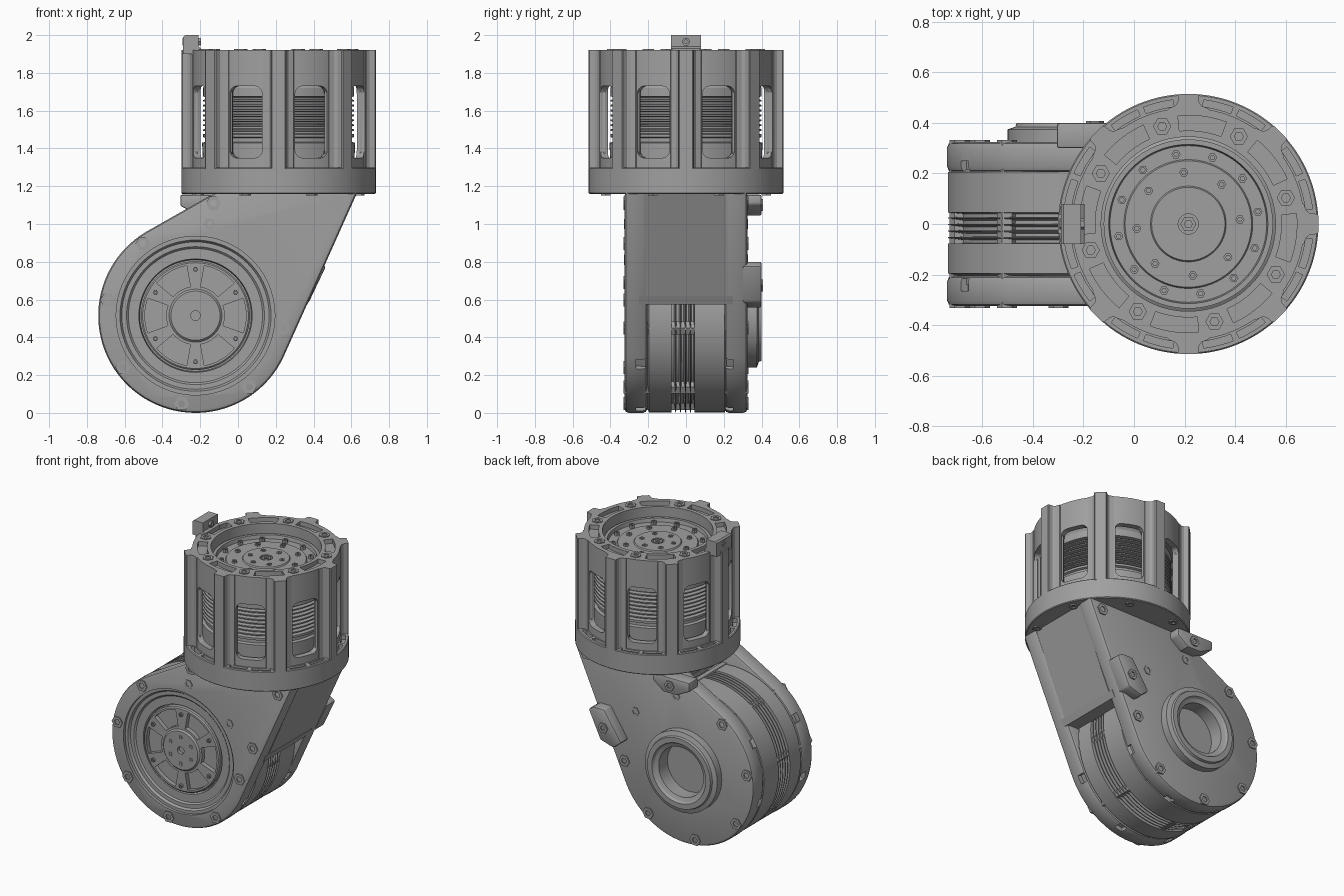
import bpy, bmesh
from math import sin, cos, tau, radians
from mathutils import Matrix, Vector

if "Cube" in bpy.data.objects:
    bpy.data.objects.remove(bpy.data.objects["Cube"])

mat = bpy.data.materials.new("machined grey")
mat.use_nodes = True
grey = (0.35, 0.35, 0.35, 1)
mat.diffuse_color = grey
mat.node_tree.nodes["Principled BSDF"].inputs["Base Color"].default_value = grey

# Two working frames: upright cage axis, and joint axis whose local z faces front
CAGE = Matrix.Translation((0.215, 0, 0))
JOINT = Matrix.Translation((-0.225, 0, 0.515)) @ Matrix.Rotation(radians(90), 4, 'X')
parts = []


def finish(name, bm, frame):
    bmesh.ops.remove_doubles(bm, verts=bm.verts, dist=1e-5)
    bmesh.ops.recalc_face_normals(bm, faces=bm.faces)
    mesh = bpy.data.meshes.new(name)
    bm.to_mesh(mesh)
    bm.free()
    mesh.transform(frame)
    mesh.materials.append(mat)
    ob = bpy.data.objects.new(name, mesh)
    bpy.context.collection.objects.link(ob)
    parts.append(ob)
    return ob


def add_lathe(bm, profile, segs, closed=False, at=(0, 0)):
    rings = []
    for r, h in profile:
        rings.append([bm.verts.new((at[0] + r * cos(tau * i / segs), at[1] + r * sin(tau * i / segs), h))
                      for i in range(segs)])
    pairs = list(zip(rings, rings[1:])) + ([(rings[-1], rings[0])] if closed else [])
    for a, b in pairs:
        for i in range(segs):
            j = (i + 1) % segs
            bm.faces.new((a[i], a[j], b[j], b[i]))


def lathe(name, profile, frame, segs=96, closed=False):
    bm = bmesh.new()
    add_lathe(bm, profile, segs, closed)
    return finish(name, bm, frame)


def add_prism(bm, outline, h0, h1):
    low = [bm.verts.new((x, y, h0)) for x, y in outline]
    face = bm.faces.new(low)
    top = bmesh.ops.extrude_face_region(bm, geom=[face])["geom"]
    bmesh.ops.translate(bm, vec=(0, 0, h1 - h0), verts=[v for v in top if isinstance(v, bmesh.types.BMVert)])


def prism(name, outline, h0, h1, frame, bevel=0.0):
    bm = bmesh.new()
    add_prism(bm, outline, h0, h1)
    ob = finish(name, bm, frame)
    if bevel:
        modify(ob, 'BEVEL', width=bevel, segments=2, limit_method='ANGLE', angle_limit=radians(40))
    return ob


def modify(ob, kind, **settings):
    mod = ob.modifiers.new("shape", kind)
    for key, value in settings.items():
        setattr(mod, key, value)
    graph = bpy.context.evaluated_depsgraph_get()
    ob.data = bpy.data.meshes.new_from_object(ob.evaluated_get(graph))
    ob.modifiers.clear()


def cut(ob, cutter):
    modify(ob, 'BOOLEAN', object=cutter, operation='DIFFERENCE', solver='EXACT')
    parts.remove(cutter)
    bpy.data.objects.remove(cutter)


def arc(r, start, end, n=8):
    return [(r * cos(radians(start + (end - start) * i / n)), r * sin(radians(start + (end - start) * i / n)))
            for i in range(n + 1)]


def sectors(name, r0, r1, angles, half, h0, h1, frame):
    bm = bmesh.new()
    for a in angles:
        add_prism(bm, arc(r0, a - half, a + half) + arc(r1, a + half, a - half), h0, h1)
    return finish(name, bm, frame)


def bolts(name, spots, r, h0, h1, frame):
    # Hex pins with a socket in each end
    d = min(0.012, (h1 - h0) / 3)
    profile = [(0, h0 + d), (r * .5, h0 + d), (r * .5, h0), (r, h0), (r, h1), (r * .5, h1), (r * .5, h1 - d), (0, h1 - d)]
    bm = bmesh.new()
    for spot in spots:
        add_lathe(bm, profile, 6, at=spot)
    return finish(name, bm, frame)


def ring(r, count, offset=0.0):
    return arc(r, offset, offset + 360, count)[:-1]


def steps(count, offset=0.0):
    return [offset + 360 * i / count for i in range(count)]


# Lower joint: slotted drum between two plates
drum = [(0, -.28), (.49, -.28), (.49, -.215), (.512, -.205), (.512, -.045)]
for i in range(5):
    h = -.04 + i * .026
    drum += [(.465, h), (.465, h + .012), (.512, h + .014), (.512, h + .018)]
drum += [(.512, .1), (.512, .195), (.49, .205), (.49, .24), (0, .24)]
lathe("joint_drum", drum, JOINT, 128)

plate = arc(.515, 120.6, 334, 56) + [(.86, .66), (.12, .66)]
front_plate = prism("front_plate", plate, .205, .325, JOINT, .022)
back_plate = prism("back_plate", plate, -.325, -.205, JOINT, .022)
prism("middle_block", [(.12, .66), (.12, .08), (.6, .08), (.85, .66)], -.215, .215, JOINT)
prism("block_lip", [(.3, .06), (.592, .06), (.615, .105), (.3, .105)], -.25, .25, JOINT)

# Rim slots in both plates
for ob, h in ((front_plate, .24), (back_plate, -.225)):
    cut(ob, sectors("slot_cutter", .485, .54, [150 + 45 * i for i in range(5)], 3.2, h - .025, h + .025, JOINT))

# Front cover, set into a round recess
cut(front_plate, lathe("recess_cutter", [(0, .2), (.42, .2), (.42, .4), (0, .4)], JOINT))
lathe("front_cover", [(0, .22), (.42, .22), (.42, .305), (.4, .305), (.39, .29), (.365, .29), (.355, .28),
                      (.3, .28), (.295, .25), (0, .25)], JOINT)
wheel = lathe("spoked_wheel", [(0, .24), (.288, .24), (.288, .285), (.28, .292), (.14, .292), (.13, .302),
                               (.025, .302), (.025, .28), (0, .28)], JOINT)
cut(wheel, sectors("window_cutter", .155, .268, steps(6), 20, .262, .4, JOINT))
bolts("wheel_screws", ring(.09, 6, 30) + ring(.245, 6, 30), .014, .28, .307, JOINT)

# Back boss with a round opening
cut(back_plate, lathe("bore_cutter", [(0, -.4), (.17, -.4), (.17, -.25), (0, -.25)], JOINT))
lathe("back_boss", [(.17, -.26), (.17, -.375), (.195, -.385), (.205, -.4), (.24, -.4), (.245, -.385), (.275, -.375),
                    (.275, -.31), (.2, -.26)], JOINT, closed=True)

# Through bolts around the plates
rim = [(.472 * cos(radians(a)), .472 * sin(radians(a))) for a in (126, 170, 215.5, 261, 307)]
bolts("plate_bolts", rim + [(.465, -.065), (.565, .175), (.755, .595), (.095, .595)], .04, -.332, .332, JOINT)
bolts("small_plate_bolts", [(.075, .485), (.385, .295)], .032, -.329, .329, JOINT)

# Mounting lugs on the back
upper_lug = [(-.08, .64), (-.08, .58), (.02, .53), (.12, .53), (.2, .59), (.2, .64)]
side_lug = [(.44, .09), (.5, .04), (.6, .07), (.69, .26), (.65, .285), (.57, .285)]
for label, outline, spot in (("upper", upper_lug, (.07, .585)), ("side", side_lug, (.575, .16))):
    prism(label + "_lug", outline, -.4, -.3, JOINT, .01)
    bolts(label + "_lug_bolt", [spot], .036, -.408, -.36, JOINT)

# Flange under the cage
flange = lathe("flange", [(0, 1.16), (.51, 1.16), (.515, 1.165), (.515, 1.295), (.51, 1.3), (0, 1.3)], CAGE, 128)
pockets = [a + s for a in steps(8) for s in (-14, 14)]
cut(flange, sectors("pocket_cutter", .468, .495, pockets, 7, 1.27, 1.4, CAGE))
bolts("flange_bolts", ring(.46, 8, 22.5), .03, 1.152, 1.2, CAGE)

# Cage shell with rounded windows
shell = lathe("cage_shell", [(.42, 1.29), (.46, 1.29), (.46, 1.92), (.345, 1.92), (.345, 1.8), (.42, 1.78)],
              CAGE, 128, closed=True)
corners = [(.052, .15, 0), (-.052, .15, 90), (-.052, -.15, 180), (.052, -.15, 270)]
window = [(cx + x, cy + y) for cx, cy, a in corners for x, y in arc(.04, a, a + 90, 5)]
bm = bmesh.new()
for a in steps(8, 22.5):
    first = len(bm.verts)
    add_prism(bm, window, .3, .6)
    bm.verts.ensure_lookup_table()
    turn = (Matrix.Rotation(radians(a), 4, 'Z') @ Matrix.Translation((0, 0, 1.54))
            @ Matrix.Rotation(radians(90), 4, 'Z') @ Matrix.Rotation(radians(90), 4, 'X')
            @ Matrix.Translation((0, 0, 0)))
    bmesh.ops.transform(bm, matrix=turn, verts=bm.verts[first:])
cut(shell, finish("window_cutter", bm, CAGE))
cut(shell, sectors("top_pocket_cutter", .37, .43, steps(8, -7.5), 13, 1.89, 2, CAGE))
bolts("cage_bolts", ring(.4, 8, 15), .036, 1.86, 1.926, CAGE)

# Flared ribs outside the cage
bm = bmesh.new()
for a in steps(8):
    spin = Matrix.Rotation(radians(a), 2)
    half = [(.43, .085), (.457, .08), (.468, .052), (.482, .042), (.51, .04), (.515, .034)]
    outline = half + [(x, -y) for x, y in reversed(half)]
    add_prism(bm, [tuple(spin @ Vector(p)) for p in outline], 1.29, 1.92)
finish("cage_ribs", bm, CAGE)

# Finned motor inside the cage
core = [(0, 1.29), (.4, 1.29), (.405, 1.43), (.385, 1.435), (.385, 1.455), (.4, 1.46)]
for i in range(8):
    h = 1.475 + i * .026
    core += [(.4, h), (.375, h + .004), (.375, h + .014), (.4, h + .018)]
core += [(.4, 1.72), (.37, 1.77), (.335, 1.79), (.335, 1.855), (.315, 1.855), (.31, 1.83), (.255, 1.83),
         (.25, 1.838), (.15, 1.838), (.145, 1.846), (.04, 1.846), (.04, 1.82), (0, 1.82)]
lathe("motor", core, CAGE)
bolts("motor_screws", ring(.105, 6, 15) + ring(.205, 8, 5) + ring(.28, 12, 10), .018, 1.81, 1.85, CAGE)
bolts("motor_centre", [(0, 0)], .032, 1.81, 1.844, CAGE)

# Stop tab on the cage rim
prism("stop_tab", [(-.505, 1.9), (-.41, 1.9), (-.41, 1.93), (-.425, 1.94), (-.425, 2), (-.495, 2), (-.505, 1.99)],
      -.08, .08, CAGE @ Matrix.Rotation(radians(90), 4, 'X'))
bolts("stop_tab_screw", [(0, 1.965)], .022, .41, .509,
      CAGE @ Matrix.Rotation(radians(-90), 4, 'Z') @ Matrix.Rotation(radians(90), 4, 'X'))

# Smooth the curved sides, keep hard edges
bpy.ops.object.select_all(action='DESELECT')
for ob in parts:
    ob.select_set(True)
bpy.context.view_layer.objects.active = parts[0]
bpy.ops.object.shade_smooth_by_angle(angle=radians(30))
